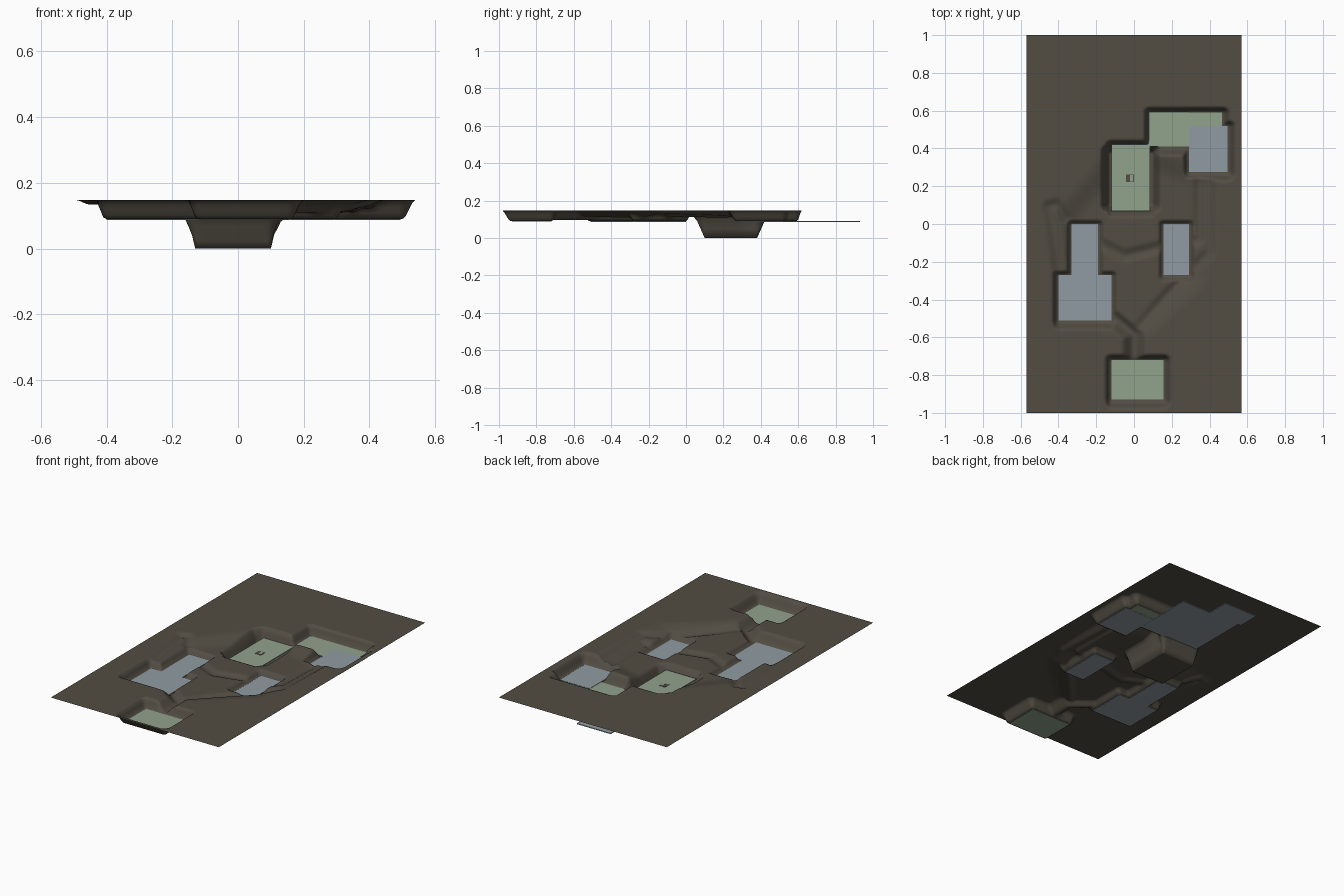
import bpy, bmesh, math

if "Cube" in bpy.data.objects:
    bpy.data.objects.remove(bpy.data.objects["Cube"])

def material(name, rgb):
    m = bpy.data.materials.new(name)
    m.diffuse_color = (*rgb, 1)
    m.use_nodes = True
    m.node_tree.nodes["Principled BSDF"].inputs["Base Color"].default_value = m.diffuse_color
    return m

EARTH = material("earth_brown", (0.084, 0.074, 0.056))
GREEN = material("pale_green", (0.285, 0.36, 0.265))
BLUE = material("grey_blue", (0.275, 0.33, 0.36))

TOP, FLOOR = 0.148, 0.09

# Room floors as (x0, x1, y0, y1)
green_rooms = {
    "hatch_room_floor": (-0.12, 0.085, 0.07, 0.415),
    "back_room_floor": (0.085, 0.465, 0.41, 0.59),
    "front_room_floor": (-0.12, 0.155, -0.93, -0.72),
}
blue_rooms = {
    "corner_room_floor": (0.29, 0.495, 0.275, 0.52),
    "left_hall_floor": (-0.33, -0.19, -0.27, 0.0),
    "left_room_floor": (-0.40, -0.12, -0.51, -0.27),
    "right_room_floor": (0.155, 0.29, -0.27, 0.0),
}
pits = list(green_rooms.values()) + list(blue_rooms.values())

# Shallow trenches and one deeper corridor, as polylines
trenches = [
    [(-0.40, -0.25), (-0.43, 0.0), (-0.45, 0.09), (-0.41, 0.10), (-0.36, 0.03)],
    [(0.35, 0.28), (0.35, -0.08), (0.29, -0.1)],
    [(0.40, 0.28), (0.40, -0.15), (0.22, -0.33), (0.0, -0.58)],
    [(-0.19, -0.1), (-0.05, -0.17), (0.155, -0.12)],
]
corridor = [(0.0, -0.74), (0.0, -0.58), (-0.12, -0.48)]
# Outline of the gently sunken middle, counterclockwise
basin = [(-0.30, -0.35), (0.0, -0.5), (0.28, -0.25), (0.33, 0.2), (-0.05, 0.3), (-0.3, 0.0)]

def rect_dist(x, y, r, w=(1, 1, 1, 1)):
    # w stretches the distance for the west, east, south and north sides
    dx = max((r[0] - x) / w[0], 0, (x - r[1]) / w[1])
    dy = max((r[2] - y) / w[2], 0, (y - r[3]) / w[3])
    return math.hypot(dx, dy)

def seg_dist(x, y, a, b):
    dx, dy = b[0] - a[0], b[1] - a[1]
    t = max(0, min(1, ((x - a[0]) * dx + (y - a[1]) * dy) / (dx * dx + dy * dy)))
    return math.hypot(x - a[0] - t * dx, y - a[1] - t * dy)

def falloff(d, w):
    t = max(0, min(1, 1 - d / w))
    return t * t * (3 - 2 * t)

def links(line):
    return list(zip(line, line[1:]))

segments = [s for line in trenches for s in links(line)]
edges = links(basin + basin[:1])

def basin_dist(x, y):
    if all((b[0] - a[0]) * (y - a[1]) - (b[1] - a[1]) * (x - a[0]) >= 0 for a, b in edges):
        return 0
    return min(seg_dist(x, y, a, b) for a, b in edges)

def height(x, y):
    pit = max(falloff(rect_dist(x, y, r, (0.035, 0.045, 0.055, 0.03)) - 0.12, 0.88) for r in pits)
    trench = max(falloff(seg_dist(x, y, a, b), 0.045) for a, b in segments)
    cut = max(falloff(seg_dist(x, y, a, b), 0.07) for a, b in links(corridor))
    sunk = falloff(basin_dist(x, y), 0.14)
    depth = max((TOP - FLOOR) * pit, 0.026 * sunk + 0.014 * trench, 0.052 * cut)
    # basement below the hatch room
    cellar = max(0, min(1, 1 - rect_dist(x, y, (-0.135, 0.10, 0.10, 0.38)) / 0.04))
    return max(0, TOP - depth - FLOOR * cellar) if cellar < 1 else 0.0

# Terrain sheet
bm = bmesh.new()
NX, NY = 114, 200
rows = []
for j in range(NY + 1):
    y = -1 + 2 * j / NY
    rows.append([bm.verts.new((-0.57 + 1.14 * i / NX, y, height(-0.57 + 1.14 * i / NX, y)))
                 for i in range(NX + 1)])
for j in range(NY):
    for i in range(NX):
        f = bm.faces.new((rows[j][i], rows[j][i + 1], rows[j + 1][i + 1], rows[j + 1][i]))
        f.smooth = True
mesh = bpy.data.meshes.new("terrain")
bm.to_mesh(mesh)
bm.free()
mesh.materials.append(EARTH)
bpy.context.collection.objects.link(bpy.data.objects.new("terrain", mesh))

# Thin rectangular plates
def plate(name, r, z0, z1, mat):
    bpy.ops.mesh.primitive_cube_add(size=1, location=((r[0] + r[1]) / 2, (r[2] + r[3]) / 2, (z0 + z1) / 2))
    ob = bpy.context.object
    ob.name = name
    ob.scale = (r[1] - r[0], r[3] - r[2], z1 - z0)
    ob.data.materials.append(mat)

for name, r in green_rooms.items():
    plate(name, r, 0.088, 0.0925, GREEN)
for name, r in blue_rooms.items():
    plate(name, r, 0.087, 0.094, BLUE)

# Buried rooms under the back ground
plate("buried_room_floor", (-0.12, 0.29, 0.415, 0.79), 0.0865, 0.0915, BLUE)
plate("buried_hall_floor", (-0.14, 0.09, 0.79, 0.93), 0.0865, 0.0915, BLUE)

# Floor hatch
plate("hatch_frame", (-0.042, -0.001, 0.222, 0.263), 0.091, 0.094, EARTH)
plate("hatch_lid", (-0.022, -0.004, 0.226, 0.259), 0.092, 0.0955, GREEN)
